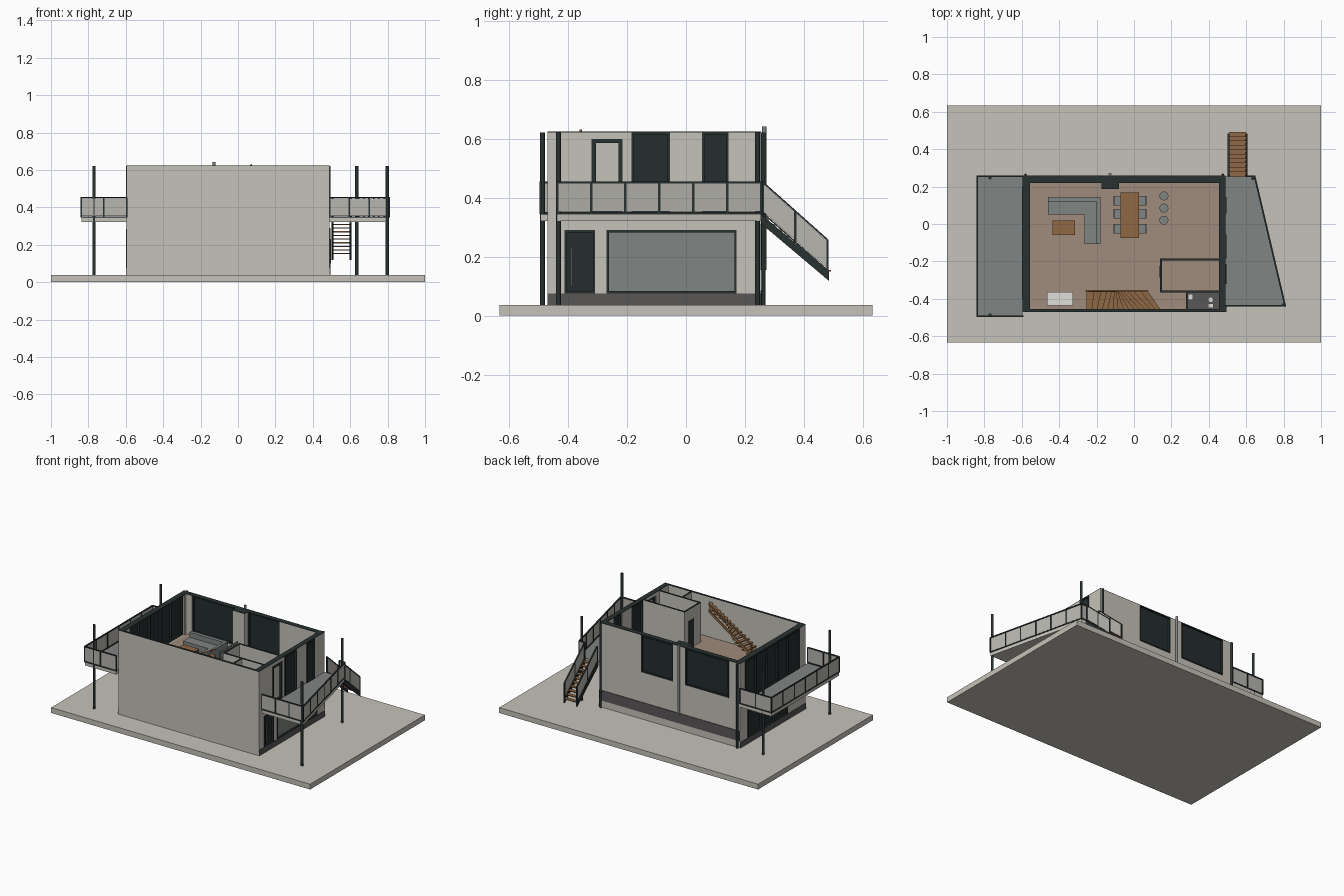
import bpy, bmesh, math
from mathutils import Vector

cube = bpy.data.objects.get("Cube")
if cube:
    bpy.data.objects.remove(cube, do_unlink=True)


def colour(name, r, g, b):
    m = bpy.data.materials.new(name)
    m.use_nodes = True
    m.diffuse_color = (r, g, b, 1)
    m.node_tree.nodes["Principled BSDF"].inputs["Base Color"].default_value = (r, g, b, 1)
    return m


PLASTER = colour("warm_plaster", .56, .54, .48)
DARK = colour("dark_frame", .022, .031, .031)
PANE = colour("dark_glass", .018, .027, .028)
GREY = colour("mid_grey", .216, .235, .223)
PLINTH = colour("plinth_grey", .1, .094, .094)
WOOD = colour("oak_wood", .28, .14, .06)
BOARDS = colour("floor_boards", .35, .26, .2)
RAIL_GLASS = colour("railing_glass", .48, .465, .43)
WHITE = colour("white_ceramic", .75, .74, .7)

# Main levels and wall faces
GROUND, FLOOR, TOP = .037, .345, .622
LEFT, RIGHT, FRONT, BACK = -.595, .49, -.47, .255
IN_L, IN_R, IN_F, IN_B = LEFT + .04, RIGHT - .035, FRONT + .015, BACK - .035


def prism(outline, z0, z1):
    return [(x, y, z0) for x, y in outline], [(x, y, z1) for x, y in outline]


def box(x0, x1, y0, y1, z0, z1):
    return prism([(x0, y0), (x1, y0), (x1, y1), (x0, y1)], z0, z1)


def disc(x, y, r, z0, z1, n=12):
    angles = [math.tau * i / n for i in range(n)]
    return prism([(x + r * math.cos(a), y + r * math.sin(a)) for a in angles], z0, z1)


def beam(a, b, width, height):
    """Bar from a to b, with upright ends and its underside on the line."""
    a, b = Vector(a), Vector(b)
    along = b - a
    side = Vector((-along.y, along.x, 0)).normalized() * width / 2
    base = [a - side, b - side, b + side, a + side]
    return base, [p + Vector((0, 0, height)) for p in base]


def make(name, material, *solids):
    bm = bmesh.new()
    for low, high in solids:
        lo = [bm.verts.new(p) for p in low]
        hi = [bm.verts.new(p) for p in high]
        bm.faces.new(lo[::-1])
        bm.faces.new(hi)
        for i in range(len(lo)):
            j = (i + 1) % len(lo)
            bm.faces.new((lo[i], lo[j], hi[j], hi[i]))
    bmesh.ops.recalc_face_normals(bm, faces=bm.faces)
    mesh = bpy.data.meshes.new(name)
    bm.to_mesh(mesh)
    bm.free()
    mesh.materials.append(material)
    obj = bpy.data.objects.new(name, mesh)
    bpy.context.collection.objects.link(obj)
    return obj


def on_wall(side, a0, a1, z0, z1, d0, d1):
    """Box on an outer wall, with depths measured inwards."""
    if side == "back":
        return box(a0, a1, BACK - d1, BACK - d0, z0, z1)
    if side == "left":
        return box(LEFT + d0, LEFT + d1, a0, a1, z0, z1)
    return box(RIGHT - d1, RIGHT - d0, a0, a1, z0, z1)


openings = []


def window(name, side, a0, a1, z0, z1, pane=PANE, panels=1, bar=.008):
    openings.append(on_wall(side, a0, a1, z0, z1 + (.02 if z1 == TOP else 0), -.02, .045))
    make(name + "_pane", pane, on_wall(side, a0, a1, z0, z1, .008, .016))
    frame = [on_wall(side, a0, a1, z, z + bar, -.004, .03) for z in (z0, z1 - bar)]
    for i in range(panels + 1):
        a = a0 + (a1 - a0 - bar) * i / panels
        frame.append(on_wall(side, a, a + bar, z0, z1, -.004, .03))
    make(name + "_frame", DARK, *frame)


# Ground slab
make("ground_slab", PLASTER, box(-1, 1, -.633, .633, 0, GROUND))

# Windows and doors
window("back_window_small", "back", -.08, .166, .365, TOP)
window("back_window_large", "back", -.51, -.174, .365, TOP)
window("terrace_glazing", "left", -.4, .2, FLOOR, TOP, panels=5)
window("lower_left_glazing", "left", -.27, .17, .075, .285, panels=3)
window("upper_door", "right", -.32, -.215, FLOOR, .6, PLASTER, bar=.014)
window("side_window_wide", "right", -.185, -.055, FLOOR, TOP)
window("side_window_narrow", "right", .055, .145, FLOOR, TOP)
window("entrance_door", "right", -.412, -.308, .075, .29)
window("garage_door", "right", -.27, .172, .075, .29, GREY)
make("entrance_handle", GREY, on_wall("right", -.39, -.385, .1, .23, -.008, 0))

# House shell, hollowed above the floor and cut for the openings
walls = make("house_walls", PLASTER, box(LEFT, RIGHT, FRONT, BACK, GROUND, TOP))
cutter = make("cutter", PLASTER, box(IN_L, IN_R, IN_F, IN_B, FLOOR - .004, 1), *openings)
cutter.hide_render = True
cut = walls.modifiers.new("openings", "BOOLEAN")
cut.object, cut.operation, cut.solver, cut.use_self = cutter, "DIFFERENCE", "EXACT", True
bpy.context.view_layer.objects.active = walls
bpy.ops.object.modifier_apply(modifier=cut.name)
bpy.data.objects.remove(cutter, do_unlink=True)

# Dark wall caps, floor, plinths and back band
CAP = TOP + .003
make("wall_caps", DARK,
     box(LEFT, IN_L, FRONT, BACK, TOP, CAP), box(IN_R, RIGHT, FRONT, BACK, TOP, CAP),
     box(IN_L, IN_R, FRONT, IN_F, TOP, CAP), box(IN_L, IN_R, IN_B, BACK, TOP, CAP))
make("upper_floor", BOARDS, box(IN_L, IN_R, IN_F, IN_B, FLOOR - .006, FLOOR))
for side in ("left", "right"):
    make(side + "_plinth", PLINTH, on_wall(side, FRONT, BACK, GROUND, .075, -.004, .002))
make("back_band", PLINTH, on_wall("back", LEFT, RIGHT, .085, .155, -.004, .002))

# Chimney breast, flue and corner downpipes
make("chimney_breast", PLASTER, box(-.175, -.08, .188, IN_B, FLOOR, TOP))
make("chimney_cap", DARK, box(-.175, -.08, .188, IN_B, TOP, CAP))
make("flue_pipe", GREY, disc(-.128, BACK + .01, .008, .155, TOP + .02))
for name, x in (("left", LEFT + .015), ("right", RIGHT - .015)):
    make(name + "_downpipe", DARK, disc(x, BACK + .008, .007, GROUND, TOP))


# Railing: posts, top and bottom bars, glass sheet
def railing(name, a, b, panels):
    a, b = Vector(a), Vector(b)
    up = Vector((0, 0, 1))
    make(name + "_glass", RAIL_GLASS, beam(a + up * .008, b + up * .008, .003, .095))
    bars = [beam(a, b, .007, .006), beam(a + up * .104, b + up * .104, .009, .007)]
    for i in range(panels + 1):
        p = a.lerp(b, i / panels)
        bars.append(box(p.x - .004, p.x + .004, p.y - .004, p.y + .004, p.z, p.z + .108))
    make(name + "_bars", DARK, *bars)


# Balconies
def balcony(name, outline, runs):
    make(name + "_slab", PLASTER, prism(outline, FLOOR - .023, FLOOR - .003))
    make(name + "_deck", GREY, prism(outline, FLOOR - .003, FLOOR))
    for i, (a, b, panels) in enumerate(runs):
        railing(f"{name}_railing_{i}", (*a, FLOOR), (*b, FLOOR), panels)


a, b, c, d = (LEFT, -.493), (-.838, -.493), (-.838, BACK), (LEFT, BACK)
balcony("left_balcony", [a, b, c, d], [(a, b, 2), (b, c, 6), (c, d, 2)])
a, b, c, d = (RIGHT, -.437), (.808, -.437), (.645, BACK), (RIGHT, BACK)
balcony("right_balcony", [a, b, c, d], [(a, b, 3), (b, c, 6), (c, (.605, BACK), 1)])
columns = [(-.77, -.487), (-.77, .247), (.798, -.433), (.635, .243)]
make("balcony_columns", DARK, *[disc(x, y, .0085, GROUND, TOP) for x, y in columns])

# Outside stair
sides = {"inner": .505, "outer": .602}
for name, x in sides.items():
    make(name + "_stringer", DARK, beam((x, BACK, .312), (x, .485, .118), .01, .032))
    railing(name + "_stair_railing", (x, BACK + .006, FLOOR), (x, .48, .15), 2)
steps = 10
make("outside_treads", WOOD, *[
    box(.508, .599, BACK + .0235 * i, BACK + .0235 * (i + 1.1),
        .325 - .0195 * i, .331 - .0195 * i) for i in range(steps)])

# Inside stair with fanned treads and a timber handrail
steps, x0 = 14, -.255


def riser(i):
    t = i / steps
    return x0 + .395 * t, x0 + .33 * (t + .12 * math.sin(math.tau * t))


treads = []
for i in range(steps):
    (o0, n0), (o1, n1) = riser(i), riser(i + 1)
    z = FLOOR + .0175 * (i + 1)
    treads.append(prism([(o0, IN_F), (o1, IN_F), (n1, -.36), (n0, -.36)], z - .008, z))
make("inside_treads", WOOD, *treads)
make("inside_handrail", WOOD, beam((x0, -.357, .43), (.075, -.357, TOP), .008, .01),
     box(x0 - .004, x0 + .004, -.361, -.353, FLOOR, .435))
make("inside_stringer", WOOD, beam((x0, -.36, FLOOR), (.075, -.36, .57), .006, .02))

# Partitions with dark caps
runs = [(.14, .15, -.36, -.19), (.14, IN_R, -.195, -.185),
        (.14, IN_R, -.365, -.355), (.277, .287, IN_F, -.36)]
make("partitions", PLASTER, *[box(*r, FLOOR, TOP - .004) for r in runs])
make("partition_caps", DARK, *[box(*r, TOP - .004, TOP) for r in runs])
make("partition_door", DARK, box(.136, .142, -.285, -.225, FLOOR, .54))

# Washroom
make("washroom_floor", PLINTH, box(.287, IN_R, IN_F, -.365, FLOOR, FLOOR + .003))
make("toilet", WHITE, disc(.41, -.405, .015, FLOOR, .385),
     box(.395, .425, -.45, -.425, FLOOR, .42))
make("wash_basin", WHITE, box(.288, .315, -.405, -.375, .4, .425))

# Living area
SEAT = FLOOR + .04
make("sofa_seat", GREY, box(-.46, -.18, .05, .145, FLOOR, SEAT),
     box(-.265, -.18, -.108, .05, FLOOR, SEAT))
make("sofa_back", GREY, box(-.46, -.18, .12, .145, SEAT, SEAT + .035),
     box(-.2, -.18, -.108, .12, SEAT, SEAT + .035))


def table(name, x0, x1, y0, y1, top):
    legs = [box(x, x + .008, y, y + .008, FLOOR, top)
            for x in (x0, x1 - .008) for y in (y0, y1 - .008)]
    make(name, WOOD, box(x0, x1, y0, y1, top - .01, top), *legs)


table("coffee_table", -.435, -.315, -.06, .02, FLOOR + .035)
table("dining_table", -.072, .028, -.075, .168, FLOOR + .075)
make("sideboard", WHITE, box(-.465, -.325, -.437, -.363, FLOOR, FLOOR + .08))

# Dining chairs and bar stools
for i, y in enumerate((-.025, .055, .125)):
    for side, x, rest in (("left", -.09, -.107), ("right", .046, .063)):
        make(f"{side}_chair_{i}", GREY, box(x - .02, x + .02, y - .025, y + .025, SEAT, SEAT + .008),
             box(rest - .003, rest + .003, y - .025, y + .025, SEAT, SEAT + .055),
             *[box(x + u - .003, x + u + .003, y + v - .003, y + v + .003, FLOOR, SEAT)
               for u in (-.016, .016) for v in (-.02, .02)])
for i, y in enumerate((.02, .085, .15)):
    make(f"bar_stool_{i}", GREY, disc(.16, y, .024, .405, .415, 16),
         disc(.16, y, .004, FLOOR, .405), disc(.16, y, .015, FLOOR, FLOOR + .004))
